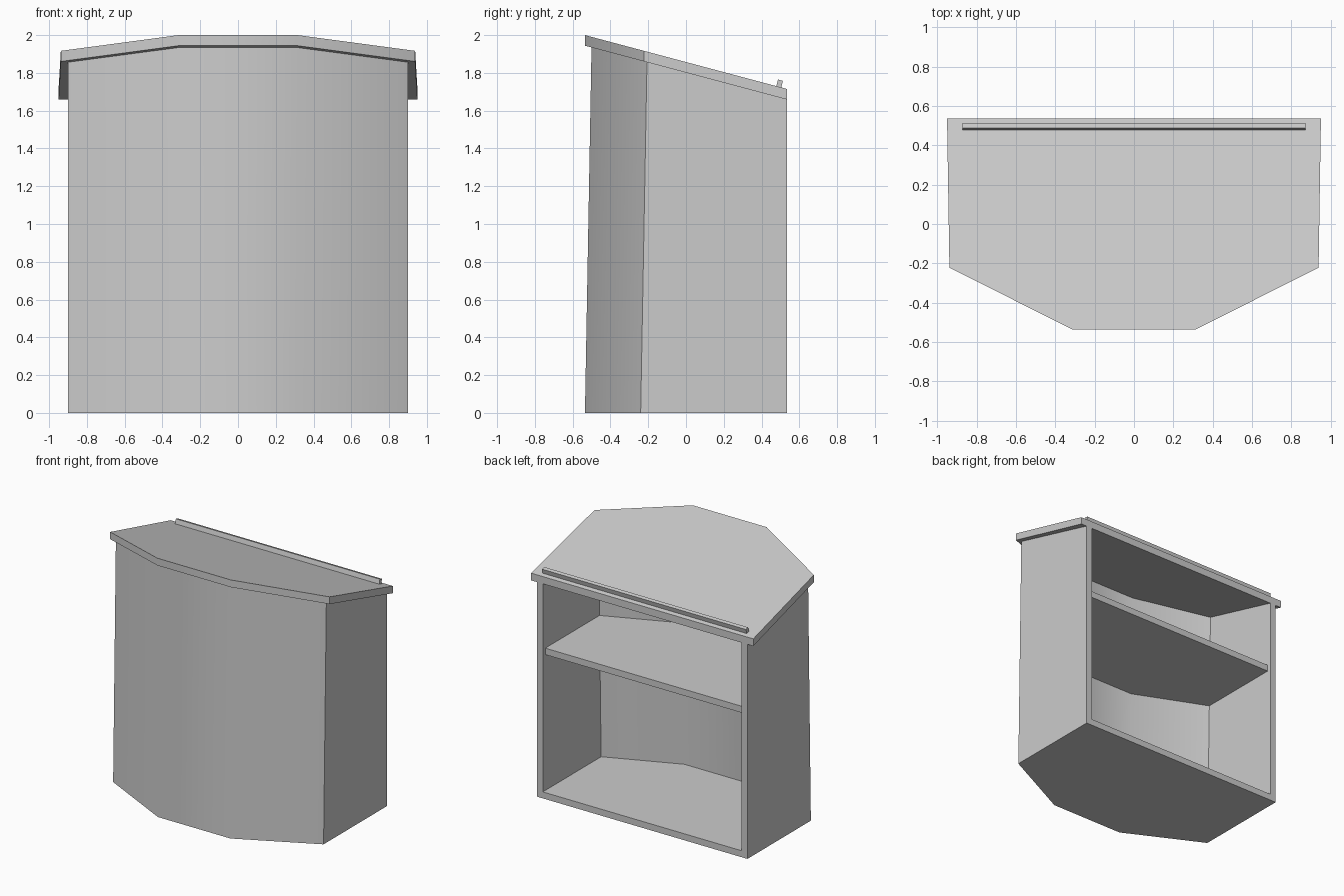
import bpy, bmesh, math

if "Cube" in bpy.data.objects:
    bpy.data.objects.remove(bpy.data.objects["Cube"])

SLOPE = -0.2665   # fall of the reading top per unit of y
LEAN = 0.018      # backward lean of the front panels per unit of z


def under_top(y):
    return 1.944 + SLOPE * (y + 0.535)


def over_top(y):
    return under_top(y) + 0.056


def mirrored(half):
    # right half of a plan, back to front, completed on the left
    return half + [(-x, y) for x, y in reversed(half)]


def prism(name, plan, bottom, top, lean=0.0):
    # vertical prism; bottom and top are height functions of y
    bm = bmesh.new()
    rings = []
    for height in (bottom, top):
        ring = []
        for x, y in plan:
            yy = y
            for _ in range(4):
                yy = y + (lean * height(yy) if y < 0 else 0)
            ring.append(bm.verts.new((x, yy, height(yy))))
        rings.append(ring)
    low, high = rings
    bm.faces.new(low)
    bm.faces.new(high)
    n = len(plan)
    for i in range(n):
        j = (i + 1) % n
        bm.faces.new((low[i], low[j], high[j], high[i]))
    bmesh.ops.recalc_face_normals(bm, faces=bm.faces)
    me = bpy.data.meshes.new(name)
    bm.to_mesh(me)
    bm.free()
    ob = bpy.data.objects.new(name, me)
    bpy.context.collection.objects.link(ob)
    bpy.ops.object.select_all(action='DESELECT')
    ob.select_set(True)
    bpy.context.view_layer.objects.active = ob
    bpy.ops.object.shade_smooth_by_angle(angle=math.radians(30))
    return ob


def level(z):
    return lambda y: z


outer = mirrored([(0.90, 0.535), (0.90, -0.24), (0.31, -0.535)])
inner = mirrored([(0.85, 0.535), (0.85, -0.178), (0.30, -0.41)])

# U-shaped cabinet wall, open at the back
prism("cabinet_wall", outer + inner[::-1], level(0), under_top, LEAN)

# Floor and shelf inside the cabinet
prism("cabinet_floor", inner, level(0), level(0.05), LEAN)
shelf_plan = [(x, min(y, 0.505)) for x, y in inner]
prism("shelf", shelf_plan, level(1.10), level(1.15), LEAN)

# Sloping reading top
top_plan = mirrored([(0.95, 0.535), (0.938, -0.222), (0.315, -0.535)])
prism("reading_top", top_plan, under_top, over_top)

# Paper stop, square to the slope
tilt = math.atan(SLOPE)
y0 = 0.491
h = 0.036
bpy.ops.mesh.primitive_cube_add(
    size=1, rotation=(tilt, 0, 0),
    location=(0, y0 - math.sin(tilt) * h / 2, over_top(y0) + math.cos(tilt) * h / 2))
stop = bpy.context.object
stop.name = "paper_stop"
stop.scale = (1.745, 0.027, h)
